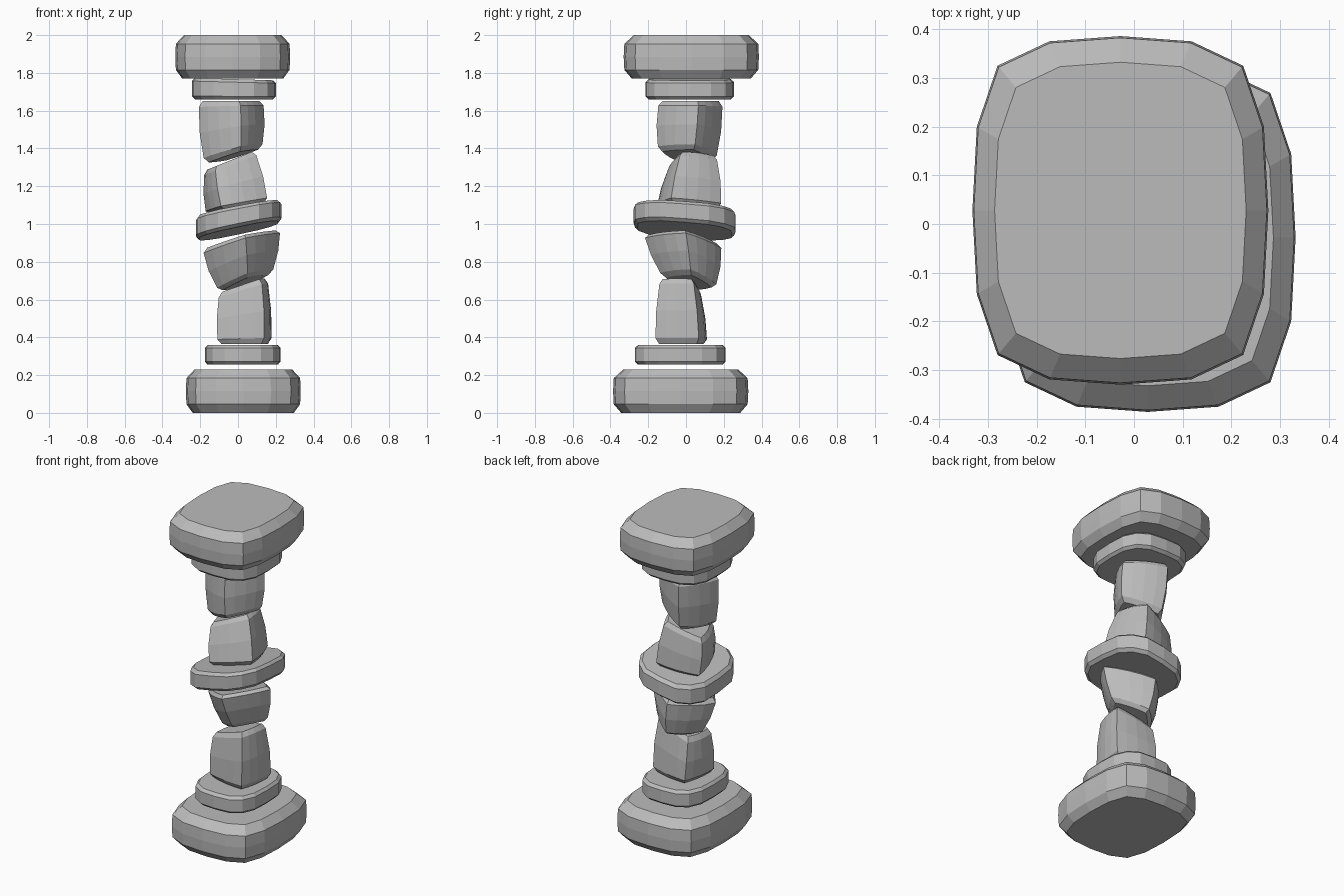
import bpy, math

cube = bpy.data.objects.get("Cube")
if cube:
    bpy.data.objects.remove(cube, do_unlink=True)

# One grey stone colour
stone_grey = bpy.data.materials.new("stone_grey")
stone_grey.use_nodes = True
GREY = (0.5, 0.5, 0.5, 1)
stone_grey.diffuse_color = GREY
for node in stone_grey.node_tree.nodes:
    if node.type == 'BSDF_PRINCIPLED':
        node.inputs["Base Color"].default_value = GREY
        node.inputs["Roughness"].default_value = 0.8

# Height fraction and width scale of each ring
SLAB = [(0, .88), (.2, .99), (.5, 1), (.8, .99), (1, .85)]
COLLAR = [(0, .93), (.15, 1), (.85, 1), (1, .93)]
BLOCK = [(0, .84), (.09, .99), (.5, 1.04), (.91, .99), (1, .86)]


def outline(corner):
    """Rounded square with sixteen points."""
    quarter = [(1, 0), (.97, .48), (corner, corner), (.48, .97)]
    points = []
    for _ in range(4):
        points += quarter
        quarter = [(-y, x) for x, y in quarter]
    return points


def end(centre, half, slope=(0, 0)):
    """One end of a stone: centre, half sizes and tilt."""
    return (*centre, *half, *slope)


def stone(name, low, high, rings, corner, yaw=0):
    """Loft a rounded outline between two tilted ends."""
    c, s = math.cos(math.radians(yaw)), math.sin(math.radians(yaw))
    shape = outline(corner)
    n = len(shape)
    verts = []
    for t, scale in rings:
        cx, cy, cz, hx, hy, sx, sy = [a + (b - a) * t for a, b in zip(low, high)]
        for u, v in shape:
            x, y = u * hx * scale, v * hy * scale
            dx, dy = x * c - y * s, x * s + y * c
            verts.append((cx + dx, cy + dy, cz + dx * sx + dy * sy))
    faces = [tuple(reversed(range(n))),
             tuple(range(len(verts) - n, len(verts)))]
    for r in range(len(rings) - 1):
        for i in range(n):
            j = (i + 1) % n
            faces.append((r * n + i, r * n + j, r * n + n + j, r * n + n + i))
    mesh = bpy.data.meshes.new(name)
    mesh.from_pydata(verts, [], faces)
    mesh.materials.append(stone_grey)
    obj = bpy.data.objects.new(name, mesh)
    bpy.context.collection.objects.link(obj)
    return obj


# Base and capital slabs, offset in opposite directions
for name, side, z in (("base_slab", 1, 0), ("capital_slab", -1, 1.77)):
    x, y, half = .028 * side, -.028 * side, (.304, .358)
    stone(name, end((x, y, z), half), end((x, y, z + .23), half), SLAB, .83)

# Thin collars next to the slabs
stone("lower_collar", end((.025, -.03, .255), (.2, .24)),
      end((.025, -.03, .36), (.2, .24)), COLLAR, .8)
stone("upper_collar", end((-.022, .02, 1.66), (.222, .235)),
      end((-.022, .02, 1.767), (.222, .235), (-.03, 0)), COLLAR, .8)

# Tilted ring stone at mid height
stone("middle_collar", end((.003, -.007, .965), (.226, .27), (.21, -.08)),
      end((.003, -.007, 1.08), (.226, .27), (.19, -.07)), COLLAR, .78)

# Rough shaft blocks, from the bottom up
stone("shaft_block_lowest", end((.035, -.025, .365), (.14, .132)),
      end((.028, -.03, .675), (.128, .1), (.33, -.05)), BLOCK, .91, -10)
stone("shaft_block_lower", end((.04, .015, .69), (.115, .115), (.35, -.18)),
      end((.018, -.018, .92), (.17, .165), (.26, -.1)), BLOCK, .89, -40)
stone("shaft_block_upper", end((-.005, .015, 1.08), (.145, .16), (.17, -.05)),
      end((-.045, .035, 1.335), (.125, .11), (.4, 0)), BLOCK, .9, 17)
stone("shaft_block_highest", end((-.025, .005, 1.36), (.128, .128), (.28, -.1)),
      end((-.037, .025, 1.65), (.146, .14)), BLOCK, .89, -30)
